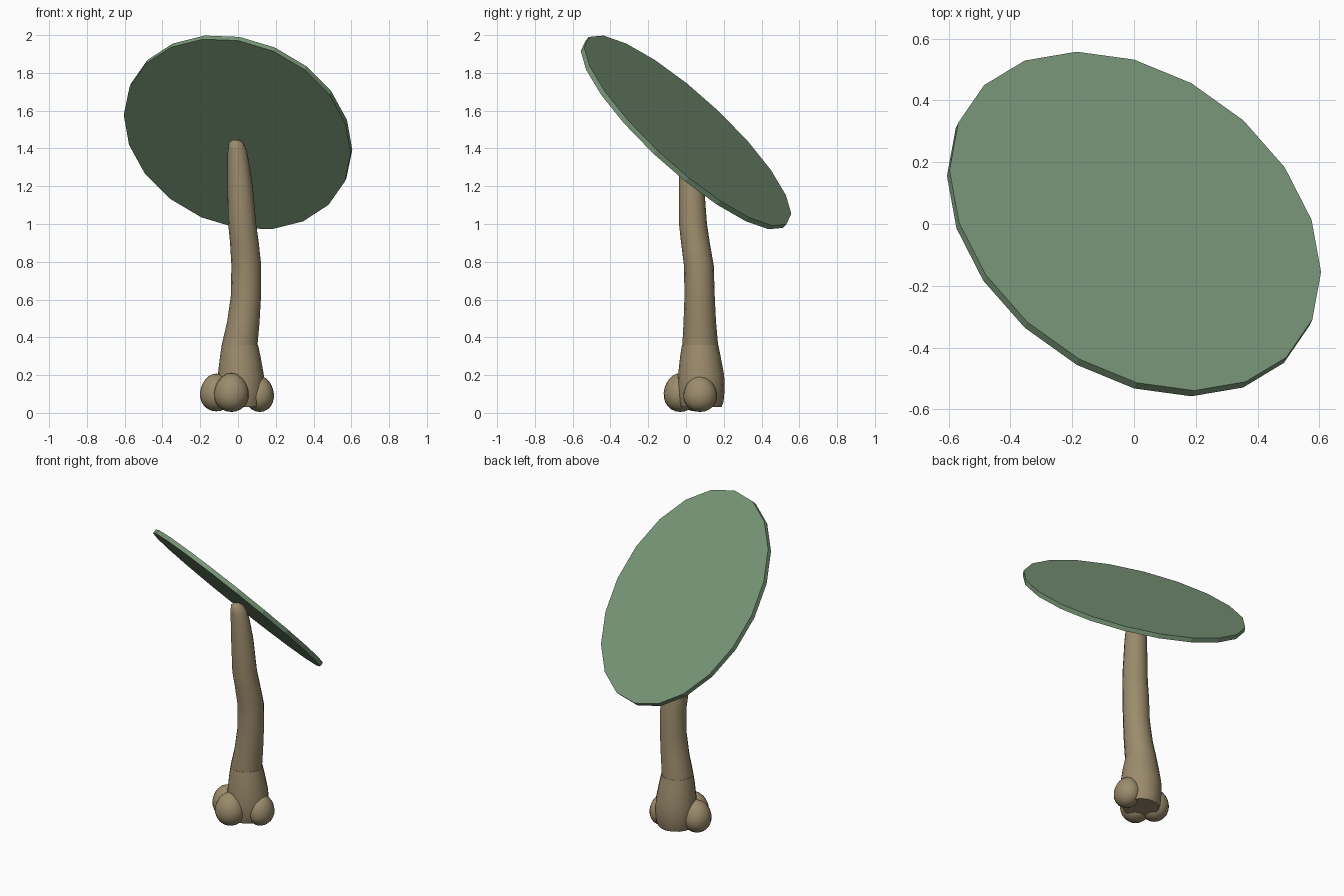
import bpy, bmesh
from math import sin, cos, pi
from mathutils import Vector

if "Cube" in bpy.data.objects:
    bpy.data.objects.remove(bpy.data.objects["Cube"])


def material(name, rgb):
    m = bpy.data.materials.new(name)
    m.diffuse_color = (*rgb, 1)
    m.use_nodes = True
    m.node_tree.nodes["Principled BSDF"].inputs["Base Color"].default_value = m.diffuse_color
    return m


bark = material("bark", (0.33, 0.26, 0.15))
leaf = material("leaf", (0.19, 0.31, 0.19))


def finish(bm, name, mat, smooth):
    bmesh.ops.recalc_face_normals(bm, faces=bm.faces)
    me = bpy.data.meshes.new(name)
    bm.to_mesh(me)
    bm.free()
    ob = bpy.data.objects.new(name, me)
    bpy.context.collection.objects.link(ob)
    me.materials.append(mat)
    if smooth:
        bpy.ops.object.select_all(action='DESELECT')
        bpy.context.view_layer.objects.active = ob
        ob.select_set(True)
        bpy.ops.object.shade_smooth_by_angle(angle=0.9)
    return ob


def loft(name, rings, mat, smooth=True):
    """Bridge a stack of vertex rings and cap both ends."""
    bm = bmesh.new()
    rows = [[bm.verts.new(p) for p in ring] for ring in rings]
    n = len(rows[0])
    for a, b in zip(rows, rows[1:]):
        for i in range(n):
            j = (i + 1) % n
            bm.faces.new((a[i], a[j], b[j], b[i]))
    bm.faces.new(rows[0])
    bm.faces.new(rows[-1])
    return finish(bm, name, mat, smooth)


def circle(x, y, z, r, n=16):
    return [(x + r * cos(2 * pi * i / n), y + r * sin(2 * pi * i / n), z) for i in range(n)]


# Curving trunk: x, y, z, radius
trunk = [(0.01, 0.075, 0.10, 0.10), (0.01, 0.075, 0.37, 0.094), (0.028, 0.073, 0.48, 0.086),
         (0.042, 0.072, 0.62, 0.080), (0.044, 0.068, 0.78, 0.079), (0.034, 0.050, 0.90, 0.076),
         (0.022, 0.037, 1.00, 0.074), (0.011, 0.029, 1.20, 0.067), (0.002, 0.022, 1.32, 0.058),
         (-0.004, 0.014, 1.39, 0.050), (-0.010, 0.006, 1.43, 0.038), (-0.012, 0.000, 1.445, 0.018)]
loft("trunk", [circle(*p) for p in trunk], bark)

# Flared collar around the foot of the trunk
collar = [(0.015, 0.08, 0.03, 0.108), (0.015, 0.08, 0.06, 0.119), (0.016, 0.08, 0.13, 0.125),
          (0.015, 0.08, 0.20, 0.122), (0.012, 0.076, 0.30, 0.107), (0.010, 0.075, 0.36, 0.096)]
loft("trunk_base", [circle(*p) for p in collar], bark)

# Root bulbs, slightly egg shaped
bulbs = {"front_root": ((-0.035, -0.03, 0.108), (0.092, 0.088, 0.103)),
         "left_root": ((-0.115, 0.05, 0.108), (0.086, 0.088, 0.100)),
         "right_root": ((0.115, 0.075, 0.100), (0.075, 0.088, 0.095))}
for name, (c, s) in bulbs.items():
    bm = bmesh.new()
    bmesh.ops.create_uvsphere(bm, u_segments=20, v_segments=12, radius=1)
    for v in bm.verts:
        k = 1 - 0.1 * v.co.z
        v.co = Vector((c[0] + s[0] * k * v.co.x, c[1] + s[1] * k * v.co.y, c[2] + s[2] * v.co.z))
    finish(bm, name, bark, True)

# Tilted 20-sided oval canopy disc
A, B, C = Vector((-0.19, 0.548, -0.44)), Vector((0.57, 0.005, -0.25)), Vector((0, 0, 1.485))
normal = B.cross(A).normalized()
rings = [[C + A * cos(pi * i / 10) + B * sin(pi * i / 10) + normal * h for i in range(20)]
         for h in (-0.014, 0.014)]
loft("canopy", rings, leaf, smooth=False)
